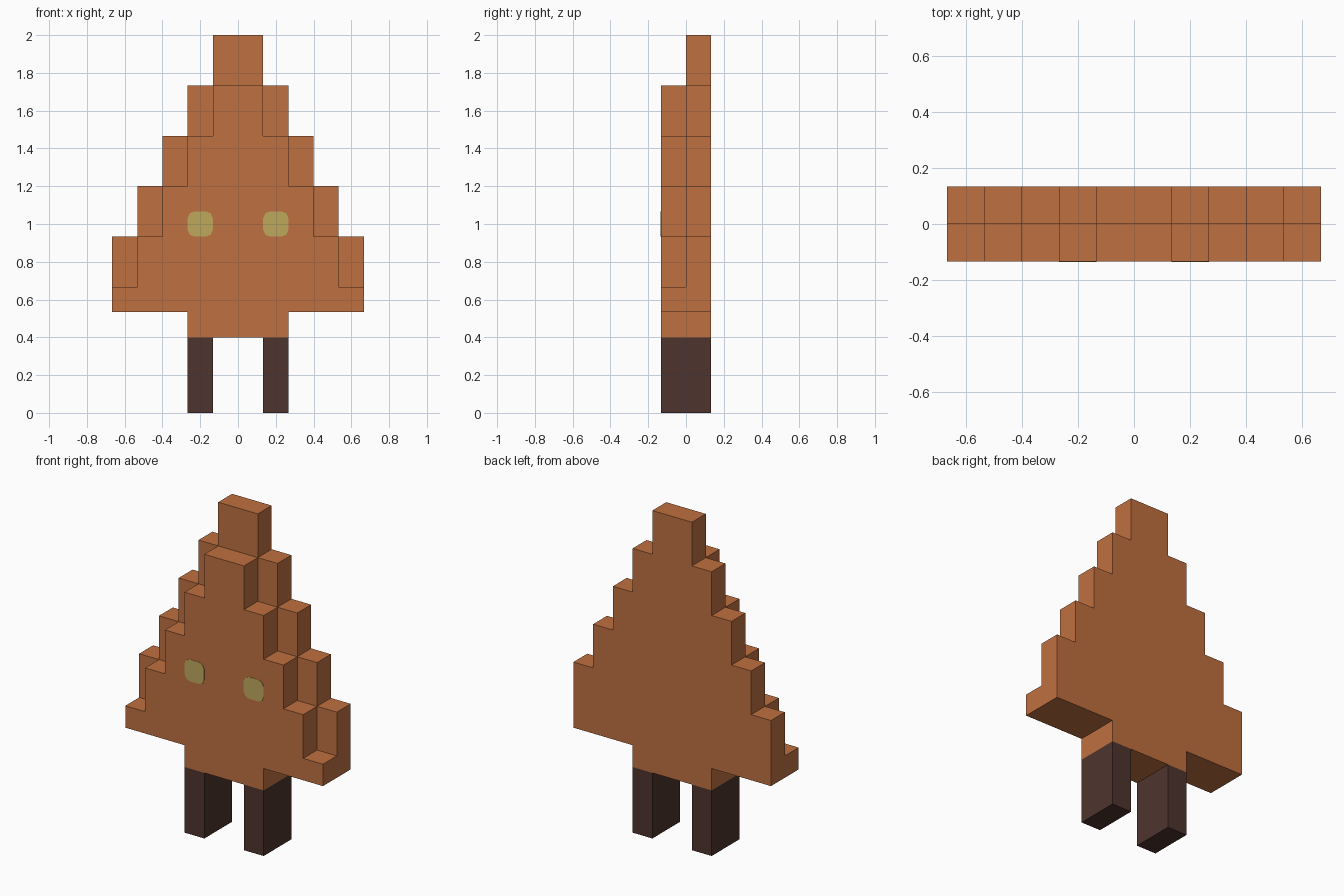
import bpy, bmesh, math

cube = bpy.data.objects.get("Cube")
if cube:
    bpy.data.objects.remove(cube, do_unlink=True)

U = 2 / 15  # one block of the stepped shape


def material(name, rgb):
    m = bpy.data.materials.new(name)
    m.use_nodes = True
    m.diffuse_color = (*rgb, 1)
    bsdf = m.node_tree.nodes["Principled BSDF"]
    bsdf.inputs["Base Color"].default_value = (*rgb, 1)
    bsdf.inputs["Roughness"].default_value = 0.9
    return m


orange = material("burnt orange", (0.521, 0.162, 0.051))
brown = material("dark brown", (0.076, 0.034, 0.027))
ochre = material("dull yellow", (0.515, 0.392, 0.107))


def add_object(name, bm, mat):
    bmesh.ops.recalc_face_normals(bm, faces=bm.faces)
    me = bpy.data.meshes.new(name)
    bm.to_mesh(me)
    bm.free()
    me.materials.append(mat)
    ob = bpy.data.objects.new(name, me)
    bpy.context.collection.objects.link(ob)
    return ob


def block_shell(cells):
    """Outer skin of a set of unit blocks, with flat areas merged."""
    bm = bmesh.new()
    for c in cells:
        for axis in range(3):
            for side in (0, 1):
                near = list(c)
                near[axis] += 2 * side - 1
                if tuple(near) in cells:
                    continue
                quad = []
                for a, b in ((0, 0), (1, 0), (1, 1), (0, 1)):
                    p = list(c)
                    p[axis] += side
                    p[(axis + 1) % 3] += a
                    p[(axis + 2) % 3] += b
                    quad.append(bm.verts.new([v * U for v in p]))
                bm.faces.new(quad)
    bmesh.ops.remove_doubles(bm, verts=bm.verts, dist=1e-4)
    bmesh.ops.recalc_face_normals(bm, faces=bm.faces)
    bmesh.ops.dissolve_limit(bm, angle_limit=math.radians(1),
                             verts=bm.verts, edges=bm.edges)
    return bm


# Stepped body: two layers, each a list of (bottom, top, half width) in blocks
layers = {
    -1: [(3, 4, 2), (4, 5, 5), (5, 7, 4), (7, 9, 3), (9, 11, 2), (11, 13, 1)],
    0: [(3, 4, 2), (4, 7, 5), (7, 9, 4), (9, 11, 3), (11, 13, 2), (13, 15, 1)],
}
body = {(x, y, z) for y, steps in layers.items() for lo, hi, w in steps
        for z in range(lo, hi) for x in range(-w, w)}
add_object("body", block_shell(body), orange)

for side, x in (("left", 1), ("right", -2)):
    # Legs
    leg = {(x, y, z) for y in (-1, 0) for z in range(3)}
    add_object(side + "_leg", block_shell(leg), brown)

    # Eyes: thin plates with rounded corners
    bm = bmesh.new()
    h, r = U / 2, 0.036
    cx, cz = (x + 0.5) * U, 7.5 * U
    outline = []
    for k in range(4):
        mid = math.radians(45 + 90 * k)
        ox = math.copysign(h - r, math.cos(mid))
        oz = math.copysign(h - r, math.sin(mid))
        for t in (-45, 0, 45):
            a = mid + math.radians(t)
            outline.append(bm.verts.new((cx + ox + r * math.cos(a), -U - 0.002,
                                         cz + oz + r * math.sin(a))))
    face = bm.faces.new(outline)
    out = bmesh.ops.extrude_face_region(bm, geom=[face])
    for v in out["geom"]:
        if isinstance(v, bmesh.types.BMVert):
            v.co.y += 0.004
    add_object(side + "_eye", bm, ochre)
